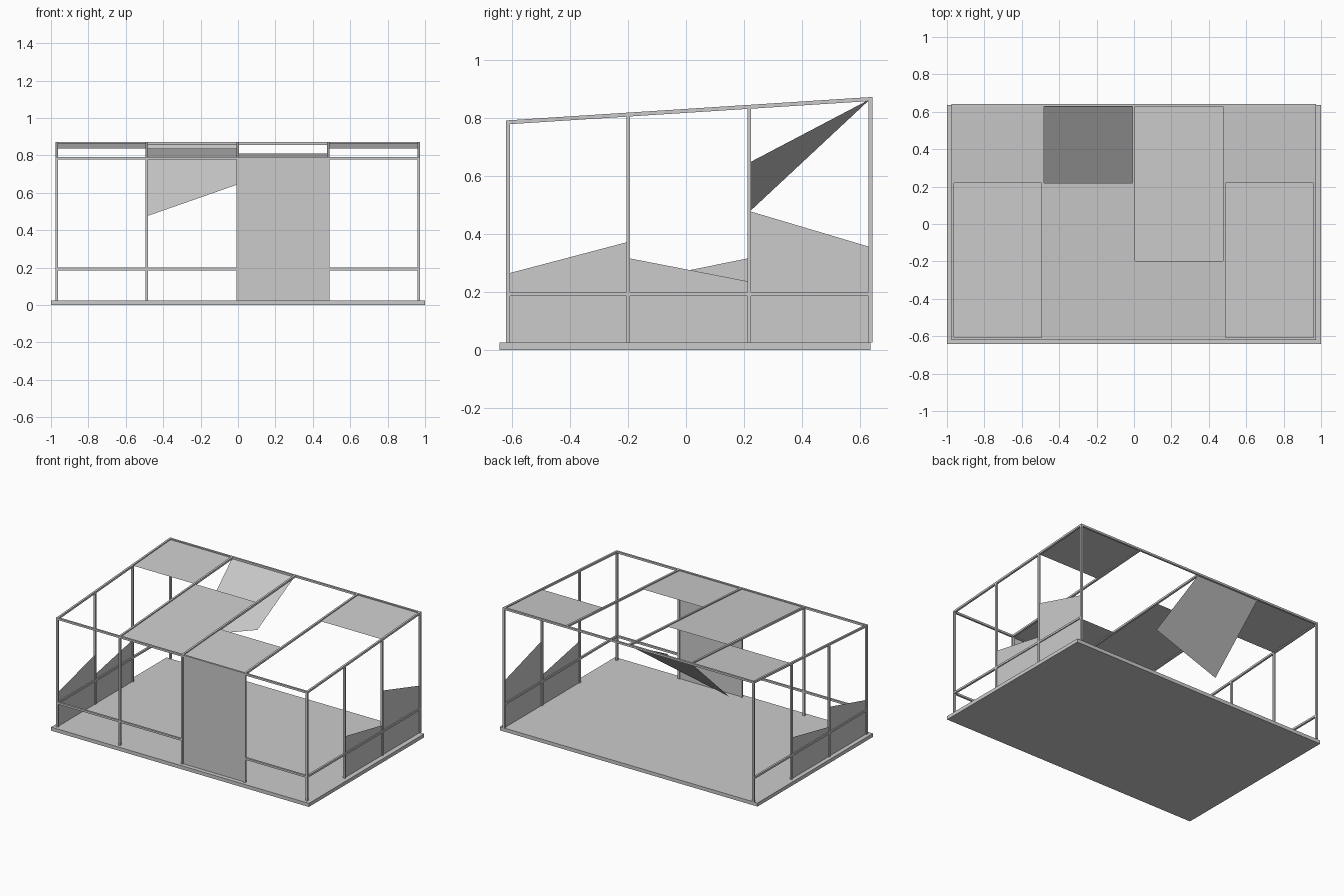
import bpy, bmesh

if "Cube" in bpy.data.objects:
    bpy.data.objects.remove(bpy.data.objects["Cube"])

H = 0.0068                                   # half thickness of frame bars
XS = [-0.97, -0.4875, -0.002, 0.4835, 0.966]  # column lines
YS = [-0.613, -0.199, 0.218, 0.635]          # row lines
FLOOR, RAIL = 0.025, 0.193


def roof_z(y):
    return 0.784 + (y - YS[0]) * 0.08 / (YS[3] - YS[0])


def finish(name, bm):
    me = bpy.data.meshes.new(name)
    bm.to_mesh(me)
    bm.free()
    ob = bpy.data.objects.new(name, me)
    bpy.context.collection.objects.link(ob)
    return ob


def bar(name, p, q, h=H):
    """Square bar from p to q with ends cut square to its main axis."""
    d = [abs(b - a) for a, b in zip(p, q)]
    axis = d.index(max(d))
    u, v = [i for i in range(3) if i != axis]
    bm = bmesh.new()
    rings = []
    for end in (p, q):
        ring = []
        for su, sv in ((-1, -1), (1, -1), (1, 1), (-1, 1)):
            c = list(end)
            c[u] += su * h
            c[v] += sv * h
            ring.append(bm.verts.new(c))
        rings.append(ring)
    a, b = rings
    bm.faces.new(a)
    bm.faces.new(b)
    for i in range(4):
        j = (i + 1) % 4
        bm.faces.new((a[i], a[j], b[j], b[i]))
    bmesh.ops.recalc_face_normals(bm, faces=bm.faces)
    return finish(name, bm)


def pane(name, *pts):
    bm = bmesh.new()
    bm.faces.new([bm.verts.new(p) for p in pts])
    return finish(name, bm)


# Floor slab
bpy.ops.mesh.primitive_cube_add(size=1, location=(0, -0.0035, FLOOR / 2))
slab = bpy.context.object
slab.name = "floor_slab"
slab.scale = (2, 1.278, FLOOR)

# Side walls: posts and rails
for side, x in (("left", XS[0]), ("right", XS[4])):
    for i, y in enumerate(YS):
        bar(f"{side}_post_{i}", (x, y, FLOOR), (x, y, roof_z(y)))
    bar(f"{side}_rail", (x, YS[0], RAIL), (x, YS[3], RAIL))

# Front wall: inner posts and rails, leaving the door bay clear
for i in (1, 2, 3):
    bar(f"front_post_{i}", (XS[i], YS[0], FLOOR), (XS[i], YS[0], roof_z(YS[0])))
for a, b in ((0, 2), (3, 4)):
    bar(f"front_rail_{a}", (XS[a], YS[0], RAIL), (XS[b], YS[0], RAIL))

# Roof: rafters and the front and back beams
for i, x in enumerate(XS):
    lo, hi = YS[0] - H, YS[3] + H
    bar(f"rafter_{i}", (x, lo, roof_z(lo)), (x, hi, roof_z(hi)))
for name, y in (("front_beam", YS[0]), ("back_beam", YS[3])):
    bar(name, (XS[0] - H, y, roof_z(y)), (XS[4] + H, y, roof_z(y)))

# Intact roof panes: column, first row line, last row line
for col, r0, r1 in ((0, 2, 3), (1, 0, 2), (2, 0, 1), (3, 2, 3)):
    x0, x1, y0, y1 = XS[col], XS[col + 1], YS[r0], YS[r1]
    pane(f"roof_pane_{col}", (x0, y0, roof_z(y0)), (x1, y0, roof_z(y0)),
         (x1, y1, roof_z(y1)), (x0, y1, roof_z(y1)))

# Loose roof pane hanging from the back beam
pane("hanging_pane", (XS[1], YS[2], 0.475), (XS[2], YS[2], 0.645),
     (XS[2], YS[3], roof_z(YS[3])), (XS[1], YS[3], roof_z(YS[3])))

# Broken side panes: column line, bay, top height at front and back
for x, bay, z0, z1 in ((XS[0], 0, 0.263, 0.372), (XS[0], 1, 0.232, 0.316),
                       (XS[4], 1, 0.316, 0.235), (XS[4], 2, 0.478, 0.354)):
    y0, y1 = YS[bay], YS[bay + 1]
    side = "left" if x < 0 else "right"
    pane(f"{side}_broken_pane_{bay}", (x, y0, FLOOR), (x, y1, FLOOR),
         (x, y1, z1), (x, y0, z0))

# Full-height door panel
pane("door_panel", (XS[2], YS[0], FLOOR), (XS[3], YS[0], FLOOR),
     (XS[3], YS[0], roof_z(YS[0])), (XS[2], YS[0], roof_z(YS[0])))
